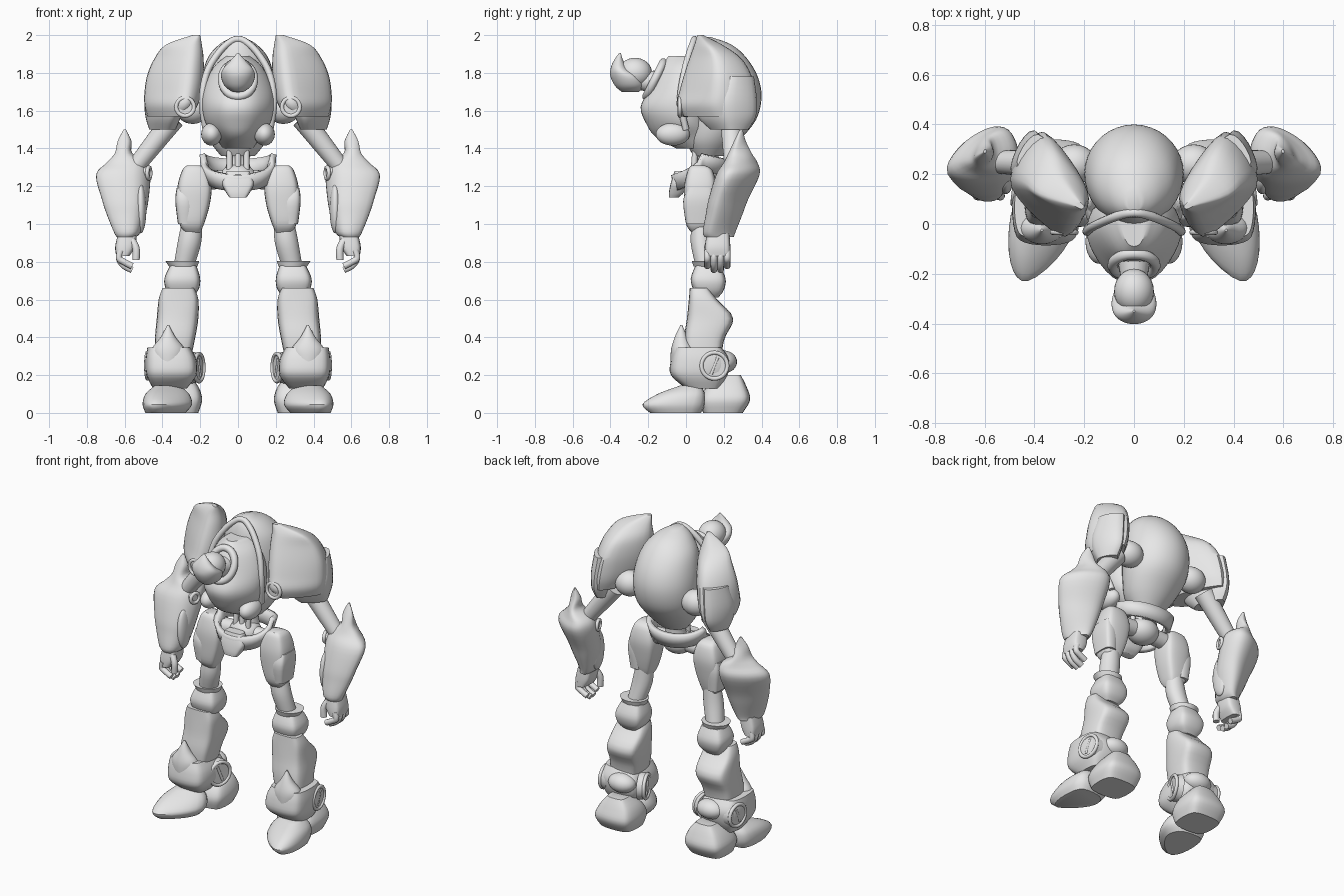
import bpy
import bmesh
import math
from mathutils import Matrix, Vector

if "Cube" in bpy.data.objects:
    bpy.data.objects.remove(bpy.data.objects["Cube"])

GREY = (0.8, 0.8, 0.8, 1)
armour = bpy.data.materials.new("armour grey")
armour.use_nodes = True
armour.diffuse_color = GREY
armour.node_tree.nodes["Principled BSDF"].inputs["Base Color"].default_value = GREY


def finish(name, data, pair):
    """Link an object, give it the material and mirror it when it is one of a pair."""
    obj = bpy.data.objects.new(name, data)
    bpy.context.collection.objects.link(obj)
    data.materials.append(armour)
    if pair:
        obj.modifiers.new("mirror", "MIRROR").use_mirror_merge = False
    return obj


def finish_mesh(name, bm, pair, angle=40):
    bmesh.ops.recalc_face_normals(bm, faces=bm.faces)
    mesh = bpy.data.meshes.new(name)
    bm.to_mesh(mesh)
    bm.free()
    obj = finish(name, mesh, pair)
    bpy.ops.object.select_all(action="DESELECT")
    obj.select_set(True)
    bpy.context.view_layer.objects.active = obj
    bpy.ops.object.shade_smooth_by_angle(angle=math.radians(angle))
    return obj


def spline(points, steps, closed):
    """Smooth curve passing through every given point."""
    count, out = len(points), []
    for i in range(count if closed else count - 1):
        near = [points[(i + k) % count if closed else min(max(i + k, 0), count - 1)]
                for k in (-1, 0, 1, 2)]
        for step in range(steps):
            t = step / steps
            out.append(tuple(
                b + t * (c - a + t * (2*a - 5*b + 4*c - d + t * (3*b - a - 3*c + d))) / 2
                for a, b, c, d in zip(*near)))
    return out if closed else out + [points[-1]]


def ring(z, x, y):
    return (z, *x, *y)


ROUND = [(math.cos(k * math.tau / 12), math.sin(k * math.tau / 12)) for k in range(12)]
BOXY = [(math.copysign(abs(u) ** 0.6, u), math.copysign(abs(v) ** 0.6, v)) for u, v in ROUND]


def loft(name, *rings, section=ROUND, pair=True):
    """Stack a cross-section fitted to the x and y limits of each level."""
    bm = bmesh.new()
    outline = spline(section, 3, True)
    loops = []
    for z, x0, x1, y0, y1 in spline(rings, 4, False):
        loops.append([bm.verts.new(((x0 + x1 + u * (x1 - x0)) / 2,
                                    (y0 + y1 + v * (y1 - y0)) / 2, z)) for u, v in outline])
    for low, high in zip(loops, loops[1:]):
        for i in range(len(outline)):
            bm.faces.new((low[i - 1], low[i], high[i], high[i - 1]))
    bm.faces.new(loops[0])
    bm.faces.new(loops[-1])
    return finish_mesh(name, bm, pair)


def ball(name, centre, radii, pair=True):
    bm = bmesh.new()
    bmesh.ops.create_uvsphere(bm, u_segments=24, v_segments=16, radius=1,
                              matrix=Matrix.Translation(centre) @ Matrix.Diagonal((*radii, 1)))
    return finish_mesh(name, bm, pair)


def rod(name, start, end, r_start, r_end, pair=True):
    start, end = Vector(start), Vector(end)
    axis = end - start
    place = Matrix.Translation((start + end) / 2) @ axis.to_track_quat("Z", "Y").to_matrix().to_4x4()
    bm = bmesh.new()
    bmesh.ops.create_cone(bm, cap_ends=True, segments=24, radius1=r_start, radius2=r_end,
                          depth=axis.length, matrix=place)
    return finish_mesh(name, bm, pair)


def tube(name, points, radius, pair=True, closed=False):
    curve = bpy.data.curves.new(name, "CURVE")
    curve.dimensions = "3D"
    curve.bevel_depth = radius
    curve.bevel_resolution = 3
    curve.use_fill_caps = True
    path = spline(points, 5, closed)
    line = curve.splines.new("POLY")
    line.points.add(len(path) - 1)
    line.use_cyclic_u = closed
    for point, place in zip(line.points, path):
        point.co = (*place, 1)
    return finish(name, curve, pair)


def medallion(name, centre, normal, radius, slot=True):
    """Round joint cover with a raised rim and a bar across it."""
    centre, normal = Vector(centre), Vector(normal).normalized()
    rod(name, centre - normal * 0.04, centre + normal * 0.005, radius, radius * 0.9)
    side = normal.orthogonal().normalized()
    other = normal.cross(side)
    rim = [centre + normal * 0.003 + (side * u + other * v) * radius * 0.86 for u, v in ROUND]
    tube(name + "_rim", [tuple(p) for p in rim], 0.011, closed=True)
    if slot:
        bar = (Vector((0, 0, 1)) - normal.cross((0, 0, 1)) * 0.4) * radius * 0.55
        tube(name + "_bar", [tuple(centre + normal * 0.003 + bar * k) for k in (-1, 1)], 0.009)


# Torso: hooded back shell, rim, wedge-shaped chest and its lower pods
loft("back_shell",
     ring(z=1.99, x=(-.03, .03), y=(.05, .13)), ring(z=1.95, x=(-.1, .1), y=(.02, .24)),
     ring(z=1.88, x=(-.16, .16), y=(0, .32)), ring(z=1.78, x=(-.19, .19), y=(-.01, .38)),
     ring(z=1.67, x=(-.2, .2), y=(0, .4)), ring(z=1.55, x=(-.19, .19), y=(0, .37)),
     ring(z=1.44, x=(-.15, .15), y=(0, .28)), ring(z=1.36, x=(-.09, .09), y=(.04, .2)), pair=False)
arch = [(.17, 0, 1.5), (.19, -.03, 1.65), (.165, -.01, 1.8), (.1, .02, 1.91), (.04, .04, 1.965)]
tube("hood_rim", arch + [(0, .045, 1.978)] + [(-x, y, z) for x, y, z in reversed(arch)], .018, pair=False)
flank = [(.45, -.85), (.85, -.3), (1, .3), (.75, .9)]
WEDGE = [(0, -1)] + flank + [(0, 1)] + [(-u, v) for u, v in reversed(flank)]
loft("chest",
     ring(z=1.89, x=(-.06, .06), y=(-.09, .1)), ring(z=1.83, x=(-.13, .13), y=(-.14, .1)),
     ring(z=1.72, x=(-.18, .18), y=(-.19, .1)), ring(z=1.62, x=(-.19, .19), y=(-.24, .1)),
     ring(z=1.53, x=(-.17, .17), y=(-.21, .1)), ring(z=1.46, x=(-.12, .12), y=(-.16, .12)),
     ring(z=1.4, x=(-.08, .08), y=(-.05, .14)), section=WEDGE, pair=False)
ball("chest_pod", (.14, -.07, 1.475), (.055, .09, .06))

# Head on a short neck
collar = [(u * .085, -.165 + v * .045, 1.765 + v * .09) for u, v in ROUND]
tube("neck_collar", collar, .022, pair=False, closed=True)
rod("neck", (0, -.08, 1.74), (0, -.24, 1.76), .075, .05, pair=False)
ball("head", (0, -.27, 1.8), (.08, .09, .08), pair=False)
loft("face_cowl",
     ring(z=1.7, x=(-.03, .03), y=(-.34, -.25)), ring(z=1.73, x=(-.07, .07), y=(-.375, -.22)),
     ring(z=1.78, x=(-.09, .09), y=(-.4, -.23)), ring(z=1.82, x=(-.08, .08), y=(-.4, -.3)),
     ring(z=1.86, x=(-.045, .045), y=(-.385, -.33)), ring(z=1.905, x=(-.004, .004), y=(-.355, -.345)),
     pair=False)

# Shoulders
PAD = [(.1, 1), (.65, .7), (1, .1), (.75, -.3), (.1, -.75), (-.5, -1), (-.9, -.7), (-.95, -.2), (-.5, .5)]
loft("shoulder_pad",
     ring(z=2, x=(.2, .24), y=(.06, .09)), ring(z=1.95, x=(.19, .38), y=(.045, .19)),
     ring(z=1.88, x=(.18, .44), y=(.02, .29)), ring(z=1.79, x=(.18, .48), y=(-.01, .345)),
     ring(z=1.7, x=(.19, .495), y=(-.035, .365)), ring(z=1.63, x=(.21, .495), y=(-.05, .37)),
     ring(z=1.57, x=(.25, .48), y=(-.01, .36)), section=PAD)
loft("lower_pad",
     ring(z=1.78, x=(.28, .47), y=(.12, .36)), ring(z=1.66, x=(.28, .495), y=(.05, .375)),
     ring(z=1.57, x=(.3, .49), y=(.06, .37)), ring(z=1.5, x=(.33, .47), y=(.13, .33)), section=PAD)
ball("shoulder_ball", (.24, .24, 1.61), (.09, .08, .08))
medallion("shoulder_stud", (.28, -.03, 1.62), (0, -1, 0), .055, slot=False)

# Arms with large elbow gauntlets
rod("upper_arm", (.34, .24, 1.56), (.56, .25, 1.28), .06, .045)
CUFF = [(-.6, 1), (-.1, .97), (.55, .5), (1, -.2), (.95, -.7), (.2, -1), (-.6, -.85), (-1, -.1), (-.9, .6)]
loft("gauntlet",
     ring(z=1.5, x=(.593, .605), y=(.285, .3)), ring(z=1.44, x=(.565, .635), y=(.255, .315)),
     ring(z=1.375, x=(.56, .65), y=(.225, .345)), ring(z=1.325, x=(.485, .69), y=(.2, .375)),
     ring(z=1.26, x=(.465, .745), y=(.16, .385)), ring(z=1.13, x=(.475, .715), y=(.12, .325)),
     ring(z=1.05, x=(.49, .69), y=(.105, .295)), ring(z=.96, x=(.515, .655), y=(.09, .26)),
     ring(z=.93, x=(.54, .64), y=(.1, .25)), section=CUFF)
ball("gauntlet_inner_plate", (.515, .18, 1.08), (.03, .06, .13))
medallion("elbow_stud", (.475, .23, 1.27), (-1, -.3, 0), .035, slot=False)

# Hands
loft("palm",
     ring(z=.95, x=(.535, .635), y=(.11, .23)), ring(z=.88, x=(.545, .65), y=(.1, .235)),
     ring(z=.83, x=(.575, .645), y=(.1, .235)), section=BOXY)
for number in range(4):
    y = .113 + number * .035
    drop = .02 * (number in (0, 3))
    tube("finger", [(.62, y, .86), (.63, y, .82), (.605, y, .78 + drop), (.56, y, .757 + drop)], .018)
tube("thumb", [(.565, .13, .92), (.54, .115, .87), (.54, .115, .81)], .02)

# Waist, hips and sweeping belt
loft("waist", ring(z=1.42, x=(-.12, .12), y=(.02, .21)), ring(z=1.375, x=(-.1, .1), y=(.04, .18)),
     ring(z=1.35, x=(-.06, .06), y=(.05, .17)), ring(z=1.28, x=(-.07, .07), y=(.04, .17)), pair=False)
for x in (-.045, 0, .045):
    rod("waist_rib", (x, .05, 1.4), (x, .04, 1.28), .016, .016, pair=False)
ball("pelvis", (0, .08, 1.24), (.1, .09, .08), pair=False)
rod("hip_joint", (0, .08, 1.24), (.2, .08, 1.23), .05, .05)
bm = bmesh.new()
levels = []
for k in range(36):
    a = k * math.tau / 36
    dip = .11 * math.sqrt(max(0, -math.sin(a))) + .03 * max(0, math.sin(a))
    levels.append([bm.verts.new((s * .175 * math.cos(a), .08 + s * .13 * math.sin(a), 1.335 - dip + h))
                   for s, h in ((.85, -.045), (.93, 0), (1, .04))])
for i, now in enumerate(levels):
    for low in (0, 1):
        bm.faces.new((levels[i - 1][low], now[low], now[low + 1], levels[i - 1][low + 1]))
belt = finish_mesh("belt", bm, False).modifiers.new("thickness", "SOLIDIFY")
belt.thickness = .03
loft("belt_front_plate",
     ring(z=1.28, x=(-.06, .06), y=(-.06, 0)), ring(z=1.22, x=(-.085, .085), y=(-.08, 0)),
     ring(z=1.17, x=(-.065, .065), y=(-.09, -.01)), ring(z=1.14, x=(-.045, .045), y=(-.09, -.04)),
     section=BOXY, pair=False)

# Legs
loft("thigh",
     ring(z=1.31, x=(.2, .27), y=(.03, .1)), ring(z=1.285, x=(.165, .295), y=(.01, .14)),
     ring(z=1.2, x=(.14, .32), y=(-.01, .16)), ring(z=1.1, x=(.15, .32), y=(-.01, .15)),
     ring(z=1, x=(.18, .31), y=(0, .13)), ring(z=.955, x=(.2, .28), y=(.03, .11)), section=BOXY)
loft("thigh_side_plate",
     ring(z=1.19, x=(.27, .325), y=(.01, .14)), ring(z=1.12, x=(.24, .332), y=(-.015, .15)),
     ring(z=1, x=(.24, .318), y=(0, .14)), section=BOXY)
loft("lower_thigh", ring(z=1, x=(.19, .3), y=(.03, .13)), ring(z=.9, x=(.195, .32), y=(.025, .14)),
     ring(z=.78, x=(.23, .34), y=(.05, .16)))
loft("knee_flange", ring(z=.805, x=(.205, .385), y=(.03, .19)), ring(z=.775, x=(.215, .365), y=(.04, .18)))
loft("knee",
     ring(z=.78, x=(.22, .36), y=(.05, .18)), ring(z=.71, x=(.2, .39), y=(.025, .21)),
     ring(z=.65, x=(.21, .38), y=(.04, .2)), ring(z=.61, x=(.25, .35), y=(.07, .17)), section=BOXY)
loft("shin",
     ring(z=.66, x=(.23, .4), y=(.02, .12)), ring(z=.6, x=(.21, .42), y=(.015, .165)),
     ring(z=.5, x=(.21, .43), y=(.005, .25)), ring(z=.38, x=(.23, .44), y=(-.01, .2)),
     ring(z=.2, x=(.27, .44), y=(0, .18)), section=BOXY)

# Ankle guard with front spike and round covers
loft("ankle_guard",
     ring(z=.345, x=(.25, .48), y=(-.06, .19)), ring(z=.28, x=(.22, .49), y=(-.08, .23)),
     ring(z=.2, x=(.22, .485), y=(-.08, .22)), ring(z=.13, x=(.27, .45), y=(0, .18)), section=BOXY)
loft("ankle_spike",
     ring(z=.465, x=(.365, .375), y=(-.03, -.02)), ring(z=.4, x=(.33, .41), y=(-.06, .01)),
     ring(z=.33, x=(.28, .46), y=(-.08, .05)), ring(z=.25, x=(.3, .44), y=(-.08, .05)))
medallion("ankle_inner_cover", (.21, .11, .24), (-.94, -.34, 0), .085)
medallion("ankle_outer_cover", (.475, .15, .25), (1, .12, 0), .08)
ball("rear_ankle", (.32, .2, .27), (.09, .07, .06))

# Feet
TOE = [(.4, -1), (.85, -.75), (1, 0), (.8, .85), (0, 1), (-.8, .8), (-1, .2), (-.45, -.5)]
loft("toe",
     ring(z=0, x=(.28, .49), y=(-.19, .08)), ring(z=.045, x=(.245, .505), y=(-.23, .1)),
     ring(z=.1, x=(.26, .49), y=(-.15, .1)), ring(z=.145, x=(.31, .44), y=(-.03, .08)), section=TOE)
loft("heel",
     ring(z=0, x=(.21, .44), y=(.09, .3)), ring(z=.07, x=(.19, .46), y=(.075, .34)),
     ring(z=.14, x=(.21, .43), y=(.11, .32)), ring(z=.2, x=(.26, .38), y=(.18, .29)), section=BOXY)
